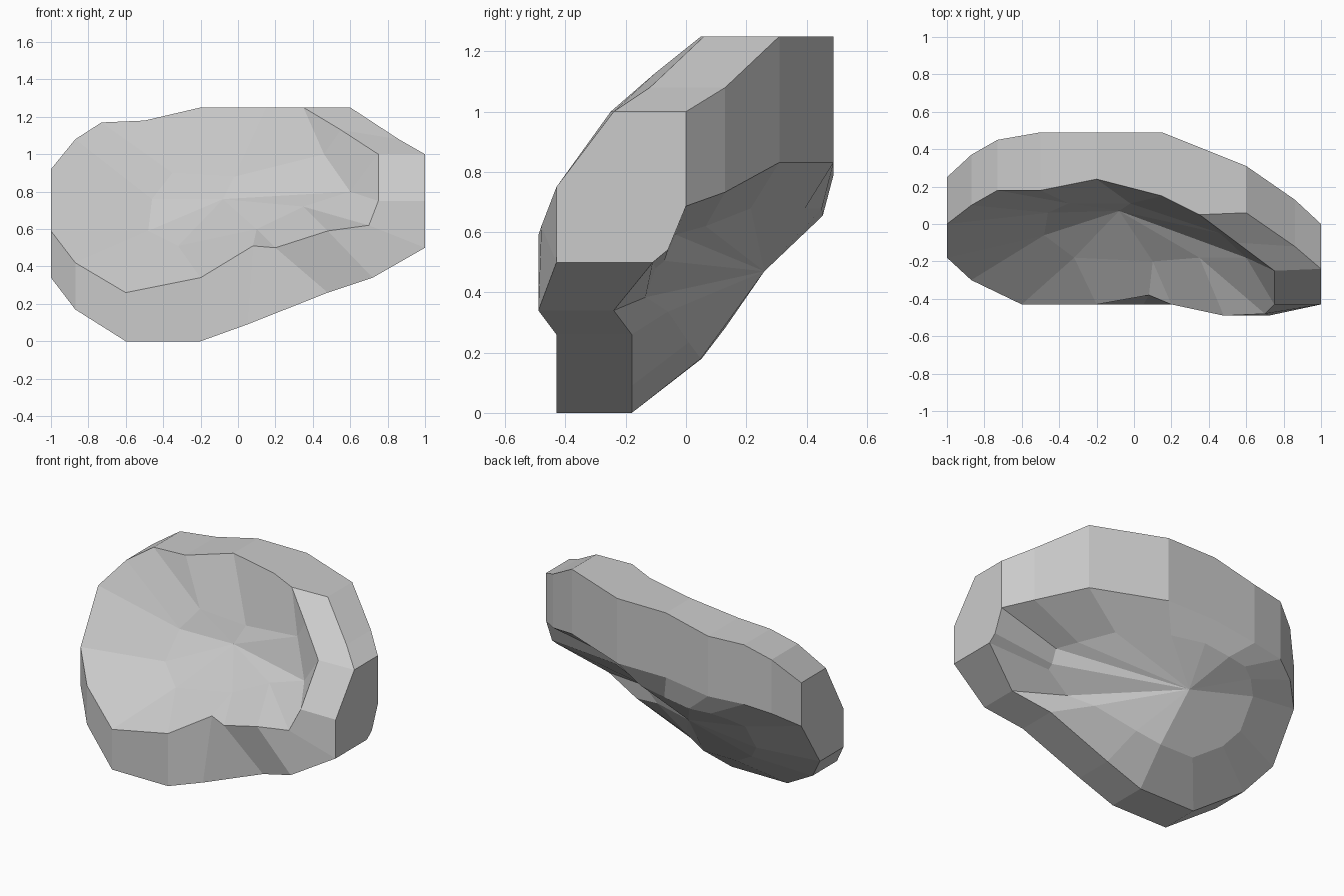
import bpy, bmesh
from mathutils import Vector

if "Cube" in bpy.data.objects:
    bpy.data.objects.remove(bpy.data.objects["Cube"])

# Outer edge, clockwise from the top: x, front y, back y, z
edge = [(-.2, .24, .49, 1.25), (.15, .15, .49, 1.25), (.6, .06, .31, 1.25),
        (.86, -.12, .13, 1.08), (1, -.24, 0, 1), (1, -.43, -.06, .75),
        (1, -.43, -.11, .5), (.72, -.49, -.24, .34), (.48, -.43, -.18, .26),
        (.05, -.43, -.18, .09), (-.2, -.43, -.18, 0), (-.6, -.43, -.18, 0),
        (-.87, -.3, -.05, .17), (-1, -.18, .06, .34), (-1, 0, .25, .92),
        (-.87, .1, .37, 1.08), (-.73, .18, .45, 1.17), (-.5, .18, .49, 1.18)]
# Raised lip where it differs from the outer edge (stations 2 to 13)
lip = [(.35, .05, 1.25), (.55, -.1, 1.13), (.75, -.25, 1), (.75, -.43, .75),
       (.7, -.48, .62), (.48, -.49, .59), (.2, -.43, .5), (.08, -.38, .51),
       (-.2, -.43, .34), (-.6, -.43, .26), (-.87, -.3, .42), (-1, -.18, .59)]
# Hollow floor, one point for each two stations
floor = [(-.02, .11, .88), (.46, -.05, 1), (.6, -.18, .8), (.35, -.18, .72),
         (.1, -.2, .6), (-.32, -.18, .51), (-.48, -.06, .59),
         (-.46, .06, .76), (-.35, .11, .9)]

n = len(edge)
front = [Vector((x, f, z)) for x, f, b, z in edge]
back = [Vector((x, b, z)) for x, f, b, z in edge]
rim = front[:2] + [Vector(p) for p in lip] + front[14:]
hollow = [Vector(floor[i // 2]) for i in range(n)]

# Back wall drops straight down on the upper half; the underside bulges
# on the left and is slightly sunken on the right
wall = [p - Vector((0, 0, .28 + .42 * (p.z - .92) if p.z > .7 else 0))
        for p in back]
centre = Vector((-.1, .15, .45))
under = [p.lerp(centre, .4) + Vector((0, min(.1, .065 - .16 * p.x), 0))
         for p in wall]

bm = bmesh.new()
rings = [[bm.verts.new(p) for p in ring]
         for ring in (hollow, rim, front, back, wall, under)]
for a, b in zip(rings, rings[1:]):
    for i in range(n):
        j = (i + 1) % n
        bm.faces.new((a[i], a[j], b[j], b[i]))


def cap(ring, point):
    tip = bm.verts.new(point)
    for i in range(n):
        bm.faces.new((ring[i], ring[(i + 1) % n], tip))


cap(rings[0], (-.08, .07, .76))
cap(rings[-1], (-.2, .26, .47))
bmesh.ops.remove_doubles(bm, verts=bm.verts, dist=.001)
bmesh.ops.recalc_face_normals(bm, faces=bm.faces)

mesh = bpy.data.meshes.new("hollow_rock")
bm.to_mesh(mesh)
bm.free()
rock = bpy.data.objects.new("hollow_rock", mesh)
bpy.context.collection.objects.link(rock)
